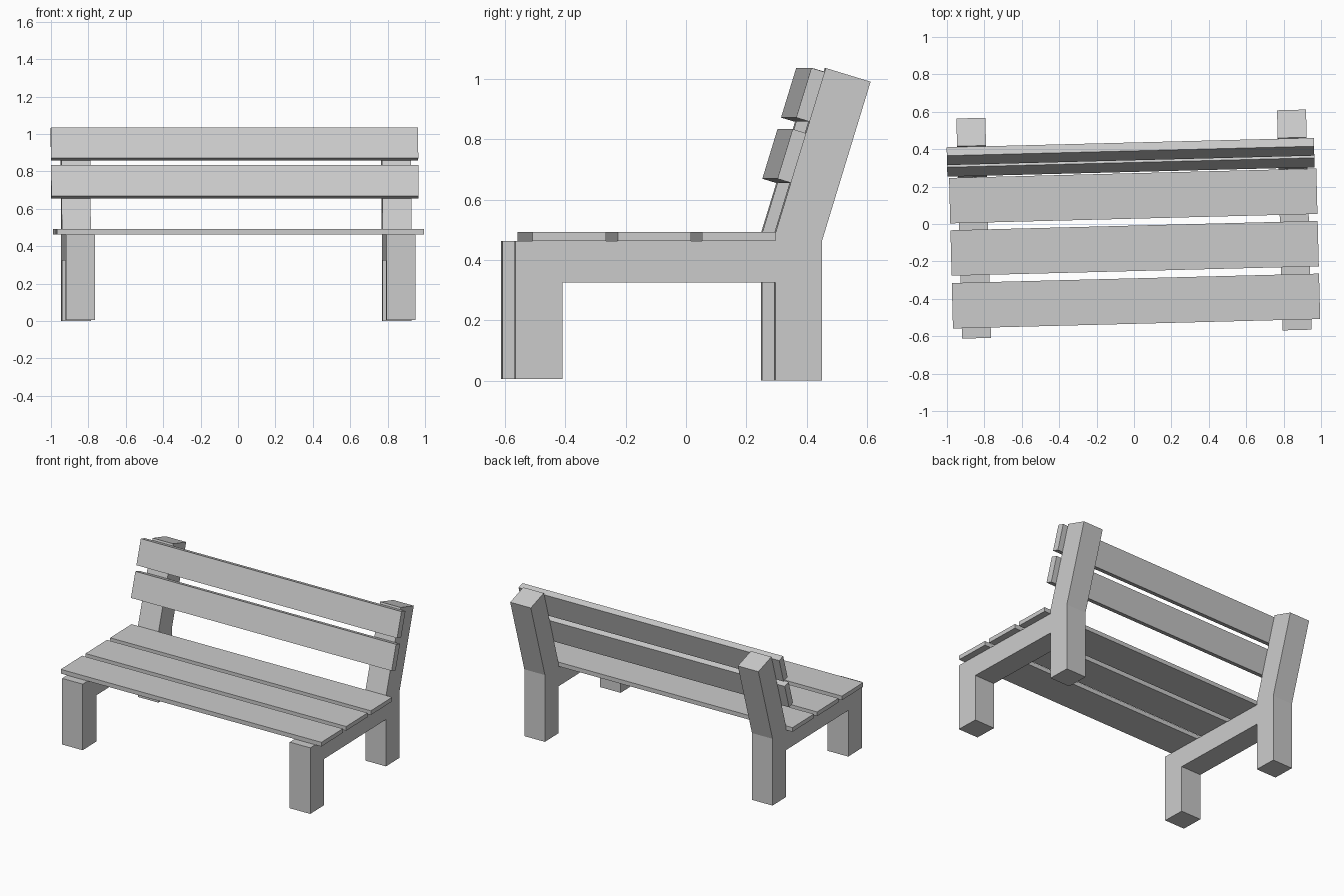
import bpy, bmesh, math

if "Cube" in bpy.data.objects:
    bpy.data.objects.remove(bpy.data.objects["Cube"])

YAW = math.radians(1.47)   # whole bench is turned slightly
TILT = math.radians(17)    # backrest lean
S, C = math.sin(TILT), math.cos(TILT)


def extrude_profile(name, profile, x0, x1):
    """Extrude a (y, z) outline along x, then turn it with the bench."""
    bm = bmesh.new()
    face = bm.faces.new([bm.verts.new((x0, y, z)) for y, z in profile])
    new = bmesh.ops.extrude_face_region(bm, geom=[face])["geom"]
    verts = [g for g in new if isinstance(g, bmesh.types.BMVert)]
    bmesh.ops.translate(bm, verts=verts, vec=(x1 - x0, 0, 0))
    bmesh.ops.recalc_face_normals(bm, faces=bm.faces)
    mesh = bpy.data.meshes.new(name)
    bm.to_mesh(mesh)
    bm.free()
    obj = bpy.data.objects.new(name, mesh)
    obj.rotation_euler.z = YAW
    bpy.context.collection.objects.link(obj)
    return obj


# Side frames: front leg, rail, rear leg and leaning back post in one outline
BEND_Y, BEND_Z, W = 0.272, 0.487, 0.155
top = (BEND_Y + 0.574 * S, BEND_Z + 0.574 * C)
frame = [(-0.589, 0.005), (-0.434, 0.005), (-0.434, 0.325), (0.272, 0.325),
         (0.272, 0), (0.427, 0), (0.427, 0.463),
         (top[0] + W * C, top[1] - W * S), top,
         (BEND_Y, BEND_Z), (BEND_Y, 0.463), (-0.589, 0.463)]
extrude_profile("left_frame", frame, -0.935, -0.78)
extrude_profile("right_frame", frame, 0.78, 0.935)

# Seat slats
for i, y in enumerate((-0.412, -0.130, 0.150)):
    a, b = y - 0.1215, y + 0.1215
    extrude_profile(f"seat_slat_{i + 1}",
                    [(a, 0.463), (b, 0.463), (b, 0.492), (a, 0.492)],
                    -0.982, 0.982)


# Backrest slats lie against the front of the leaning posts
def on_post(along, out):
    return (BEND_Y + along * S - out * C, BEND_Z + along * C + out * S)


for i, d in enumerate((0.176, 0.388)):
    extrude_profile(f"back_slat_{i + 1}",
                    [on_post(d, 0), on_post(d + 0.172, 0),
                     on_post(d + 0.172, 0.047), on_post(d, 0.047)],
                    -0.991, 0.973)
